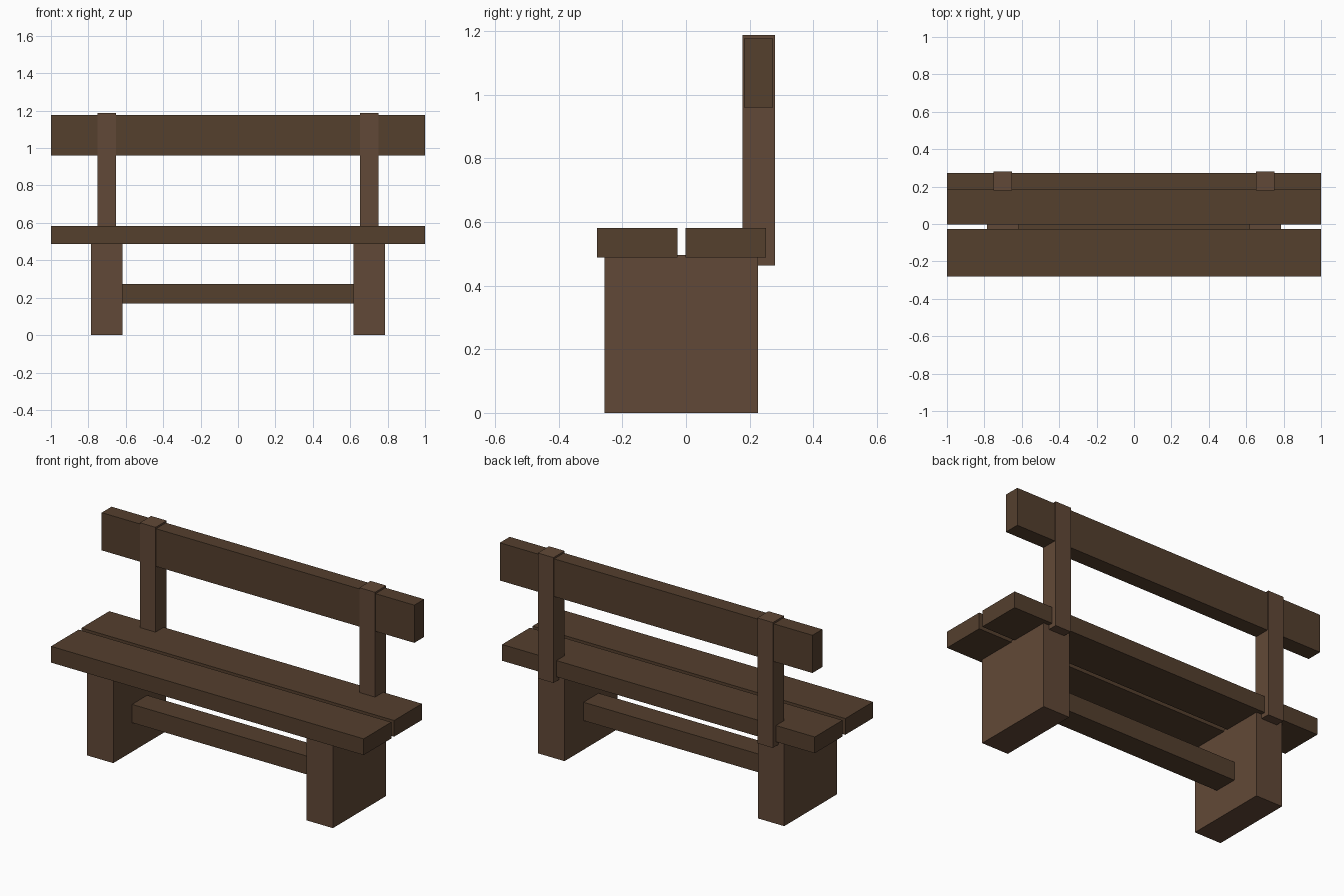
import bpy
import bmesh
from mathutils import Vector

if "Cube" in bpy.data.objects:
    bpy.data.objects.remove(bpy.data.objects["Cube"])


def material(name, color):
    mat = bpy.data.materials.new(name)
    mat.diffuse_color = (*color, 1)
    mat.use_nodes = True
    mat.node_tree.nodes["Principled BSDF"].inputs["Base Color"].default_value = mat.diffuse_color
    return mat


PLANK = material("dark_wood", (0.089, 0.050, 0.027))
FRAME = material("brown_wood", (0.121, 0.066, 0.038))


def beam(name, x, y, z, mat):
    """Box spanning the given (min, max) ranges."""
    lo, hi = (Vector(c) for c in zip(x, y, z))
    bm = bmesh.new()
    bmesh.ops.create_cube(bm, size=1)
    bmesh.ops.scale(bm, vec=hi - lo, verts=bm.verts)
    mesh = bpy.data.meshes.new(name)
    bm.to_mesh(mesh)
    bm.free()
    mesh.materials.append(mat)
    obj = bpy.data.objects.new(name, mesh)
    obj.location = (lo + hi) / 2
    bpy.context.collection.objects.link(obj)
    return obj


# Seat planks with a narrow gap, and the backrest board
beam("seat_plank_front", (-1, 1), (-0.28, -0.027), (0.488, 0.582), PLANK)
beam("seat_plank_back", (-1, 1), (-0.002, 0.252), (0.488, 0.582), PLANK)
beam("backrest_board", (-1, 1), (0.183, 0.273), (0.96, 1.178), PLANK)

# Stretcher between the legs, running slightly into them
beam("stretcher", (-0.63, 0.63), (-0.085, 0.053), (0.168, 0.274), PLANK)

# Slab legs and backrest posts on both sides
for side, s in (("left", -1), ("right", 1)):
    leg_x = sorted((s * 0.618, s * 0.787))
    post_x = sorted((s * 0.652, s * 0.752))
    beam(f"{side}_leg", leg_x, (-0.257, 0.227), (0, 0.497), FRAME)
    beam(f"{side}_back_post", post_x, (0.178, 0.28), (0.463, 1.188), FRAME)
